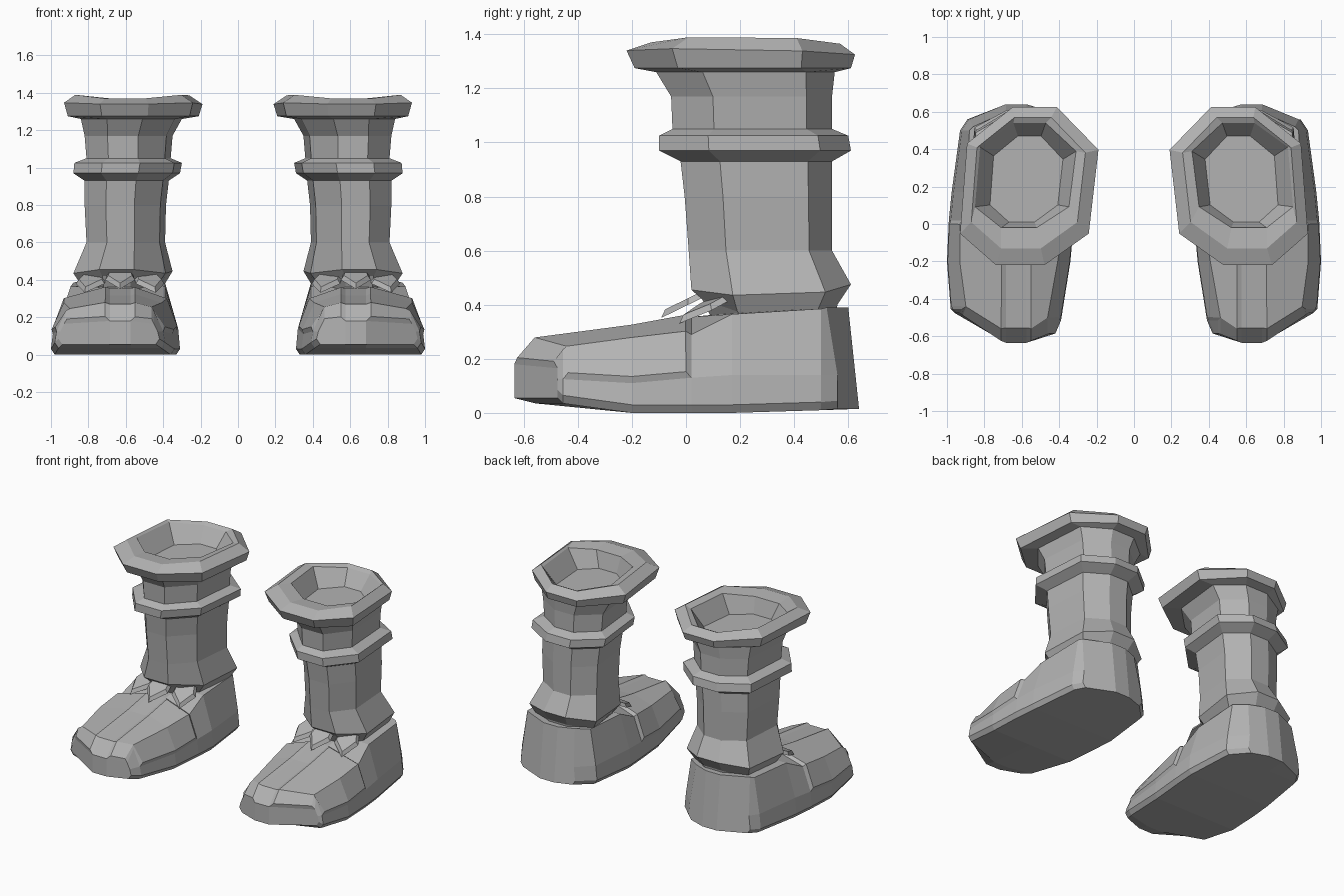
import bpy, bmesh
from math import radians
from mathutils import Matrix, Vector

if "Cube" in bpy.data.objects:
    bpy.data.objects.remove(bpy.data.objects["Cube"], do_unlink=True)

grey = bpy.data.materials.new("plain grey")
grey.use_nodes = True
COLOUR = (0.45, 0.45, 0.45, 1)
grey.diffuse_color = COLOUR
grey.node_tree.nodes["Principled BSDF"].inputs["Base Color"].default_value = COLOUR


def finish(bm, name):
    """Turn a bmesh into a flat-shaded part, mirrored to the other boot."""
    bmesh.ops.recalc_face_normals(bm, faces=bm.faces)
    mesh = bpy.data.meshes.new(name)
    bm.to_mesh(mesh)
    bm.free()
    mesh.materials.append(grey)
    obj = bpy.data.objects.new(name, mesh)
    bpy.context.collection.objects.link(obj)
    obj.modifiers.new("other_boot", "MIRROR").use_mirror_merge = False


def loft(bm, rings, caps):
    """Skin closed rings, close both ends with the cap polygons; returns faces by row."""
    rows = [[bm.verts.new(p) for p in ring] for ring in rings]
    skin = []
    for a, b in zip(rows, rows[1:]):
        n = len(a)
        skin.append([bm.faces.new((a[i], a[(i + 1) % n], b[(i + 1) % n], b[i]))
                     for i in range(n)])
    for end in (rows[0], rows[-1]):
        for cap in caps:
            bm.faces.new([end[i] for i in cap])
    return skin


def octagon(front, back, x0, x1, y0, y1, z_front, z_back, dip=0):
    """Skewed octagon in the given bounds; front and back place its side corners."""
    corners = [(.39, 0), (.74, 0), (1, front), (.95, back),
               (.62, 1), (.3, 1), (0, back - .04), (.07, front)]
    return [(x0 + (x1 - x0) * u, y0 + (y1 - y0) * v,
             z_front + (z_back - z_front) * v - (dip if 0 < v < 1 else 0))
            for u, v in corners]


SHAFT = [
    # ankle and flared hem
    (.42, .82, .10, .55, .34, .34), (.40, .84, .06, .56, .42, .40, .04),
    (.35, .88, .02, .61, .455, .475, .025), (.39, .81, .01, .54, .6, .6),
    (.385, .82, -.005, .54, .8, .8), (.37, .82, -.02, .54, .93, .93),
    # raised band
    (.31, .88, -.10, .61, .97, .97), (.30, .875, -.10, .60, 1.025, 1.025),
    (.36, .81, -.05, .54, 1.05, 1.05),
    (.35, .82, -.055, .54, 1.17, 1.17), (.30, .84, -.11, .55, 1.26, 1.26),
]
CUFF = [
    # cuff, rim and opening
    (.21, .91, -.19, .61, 1.275, 1.275), (.19, .93, -.22, .625, 1.34, 1.325, -.01),
    (.26, .87, -.13, .57, 1.37, 1.365, -.02), (.31, .85, -.02, .54, 1.36, 1.35, -.02),
    (.38, .77, .01, .47, 1.25, 1.25),
]
bm = bmesh.new()
loft(bm, [octagon(.26, .84, *r) for r in SHAFT] + [octagon(.2, .77, *r) for r in CUFF],
     [range(8)])
finish(bm, "boot_shaft")


# Foot: cross-sections from toe to heel
def foot_section(y, bow_in, bow_out, x0, x1, z_sole, z_side, z_edge, z_top, inset):
    mid, half = .63, .055
    inner = [(x0 + .02, z_sole), (x0, z_sole + .03), (x0 + .01, z_side), (x0 + inset, z_edge)]
    outer = [(x1 - .02, z_sole), (x1, z_sole + .03), (x1 - .01, z_side), (x1 - inset, z_edge)]
    left = [(x, y + bow_in, z) for x, z in inner] + [(mid - half, y, z_top)]
    right = [(x, y + bow_out, z) for x, z in outer] + [(mid + half, y, z_top)]
    sole = [(mid + half, y, z_sole), (mid - half, y, z_sole)]
    return left + right[::-1] + sole


FOOT = [
    (-.635, .05, .16, .42, .96, .055, .125, .165, .18, .03),
    (-.555, .04, .10, .39, .98, .035, .125, .235, .27, .06),
    (-.2, 0, 0, .34, 1, 0, .11, .265, .315, .08),
    (.02, 0, 0, .32, .99, 0, .13, .29, .355, .07),
    (.17, 0, 0, .31, .975, 0, .14, .365, .37, .08),
    (.5, 0, 0, .34, .93, .01, .14, .385, .385, .05),
    (.64, -.04, -.08, .44, .89, .015, .14, .39, .39, .03),
]
sections = [foot_section(*s) for s in FOOT]
# lean the top of the heel forward
sections[-1] = [(x, y - (.04 if z > .3 else 0), z) for x, y, z in sections[-1]]
bm = bmesh.new()
skin = loft(bm, sections, [(0, 1, 2, 3, 4, 11), (4, 5, 10, 11), (5, 6, 7, 8, 9, 10)])
bmesh.ops.recalc_face_normals(bm, faces=bm.faces)
# Raised panels on either side of the centre strip, wrapping over the toe
for top, side in ((3, 2), (5, 6)):
    panel = [skin[0][top]] + [skin[row][c] for row in (1, 2) for c in (top, side)]
    bmesh.ops.inset_region(bm, faces=panel, thickness=.02, depth=.016,
                           use_even_offset=True, use_boundary=True)
finish(bm, "boot_foot")

# Pointed leaf tabs hanging below the hem
LEAF = [(0, -.18), (.08, -.07), (.06, .04), (-.06, .04), (-.08, -.07)]
for name, place, turn in (("inner_tab", (.49, .13, .41), -18),
                          ("centre_tab", (.63, .07, .43), 0),
                          ("outer_tab", (.77, .13, .41), 18)):
    bm = bmesh.new()
    face = bm.faces.new([bm.verts.new((x, y, 0)) for x, y in LEAF])
    top = bmesh.ops.extrude_face_region(bm, geom=[face])["geom"]
    for v in (g for g in top if isinstance(g, bmesh.types.BMVert)):
        v.co = Vector((v.co.x * .8, v.co.y * .85, .022))
    bm.transform(Matrix.Translation(place) @ Matrix.Rotation(radians(turn), 4, "Z")
                 @ Matrix.Rotation(radians(26), 4, "X"))
    finish(bm, name)
